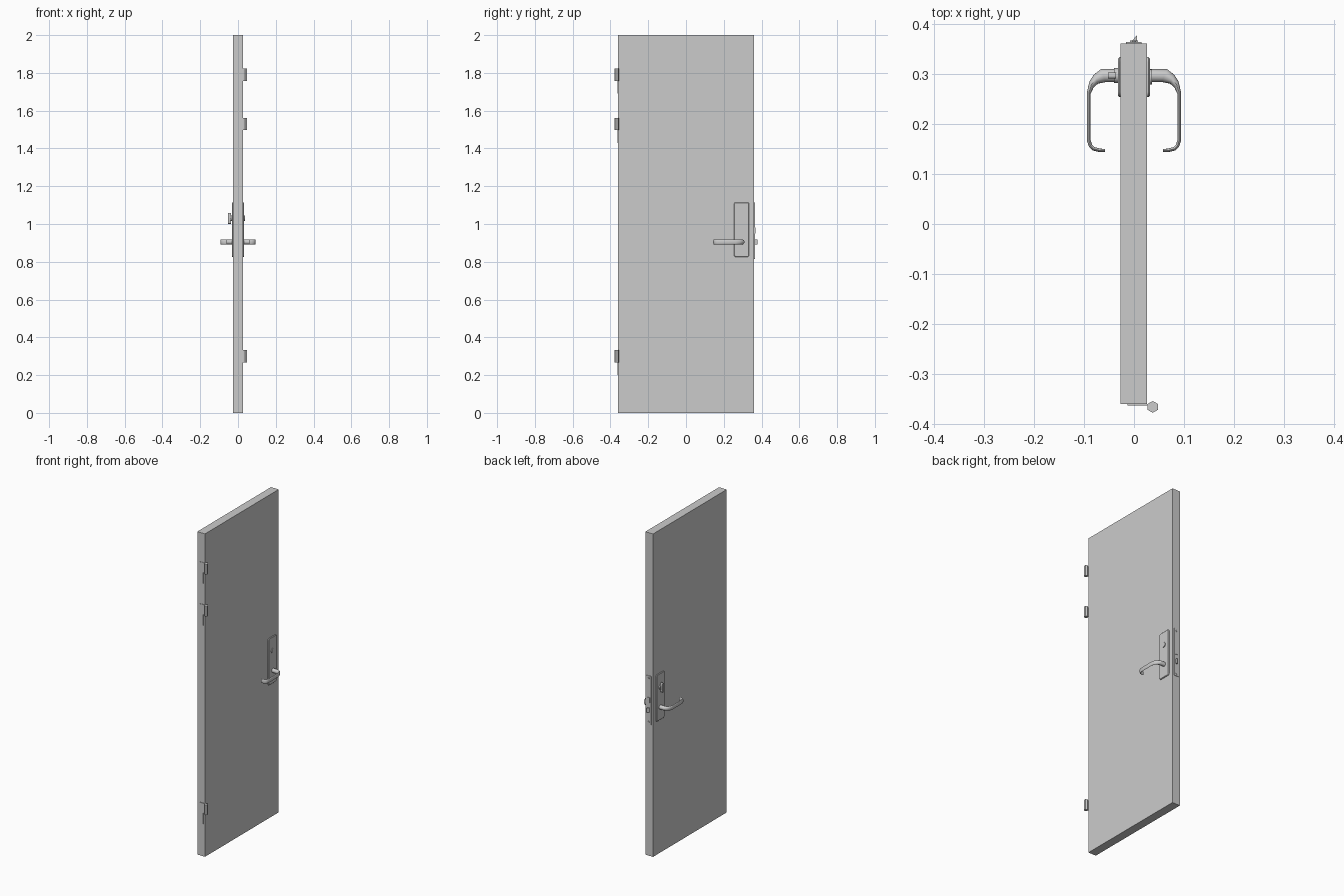
import bpy, bmesh, math
from mathutils import Vector, Matrix

if "Cube" in bpy.data.objects:
    bpy.data.objects.remove(bpy.data.objects["Cube"])


def finish(bm, name, smooth=False):
    bmesh.ops.recalc_face_normals(bm, faces=bm.faces[:])
    me = bpy.data.meshes.new(name)
    bm.to_mesh(me)
    bm.free()
    ob = bpy.data.objects.new(name, me)
    bpy.context.collection.objects.link(ob)
    if smooth:
        bpy.context.view_layer.objects.active = ob
        ob.select_set(True)
        bpy.ops.object.shade_smooth_by_angle(angle=math.radians(35))
        ob.select_set(False)
    return ob


def box(name, lo, hi):
    lo, hi = Vector(lo), Vector(hi)
    bm = bmesh.new()
    bmesh.ops.create_cube(bm, size=1, matrix=Matrix.Translation((lo + hi) / 2) @ Matrix.Diagonal((*(hi - lo), 1)))
    return finish(bm, name)


def cylinder(name, centre, r, length, axis='Z', sides=24, r2=None):
    rot = {'X': Matrix.Rotation(math.pi / 2, 4, 'Y'),
           'Y': Matrix.Rotation(-math.pi / 2, 4, 'X'), 'Z': Matrix()}[axis]
    bm = bmesh.new()
    bmesh.ops.create_cone(bm, cap_ends=True, segments=sides, radius1=r, radius2=r if r2 is None else r2,
                          depth=length, matrix=Matrix.Translation(centre) @ rot)
    return finish(bm, name, sides > 8)


def loft(name, rings):
    bm = bmesh.new()
    loops = [[bm.verts.new(p) for p in ring] for ring in rings]
    n = len(loops[0])
    for a, b in zip(loops, loops[1:]):
        for k in range(n):
            bm.faces.new((a[k], a[(k + 1) % n], b[(k + 1) % n], b[k]))
    bm.faces.new(loops[0])
    bm.faces.new(loops[-1])
    return finish(bm, name, True)


def rounded_rect(cy, cz, w, h, r, x):
    pts = []
    for q, (sy, sz) in enumerate(((1, 1), (-1, 1), (-1, -1), (1, -1))):
        for k in range(5):
            a = (q + k / 4) * math.pi / 2
            pts.append((x, cy + sy * (w / 2 - r) + r * math.cos(a),
                        cz + sz * (h / 2 - r) + r * math.sin(a)))
    return pts


# Door slab
box("door_slab", (-0.027, -0.36, 0), (0.026, 0.361, 2))

# Hinges: hexagonal knuckle and offset leaf
for i, z in enumerate((1.79, 1.53, 0.30)):
    knuckle = cylinder(f"hinge_knuckle_{i}", (0.0375, -0.366, z), 0.0118, 0.064, sides=6)
    box(f"hinge_leaf_{i}", (-0.013, -0.363, z - 0.10), (0.015, -0.359, z + 0.03))
    box(f"hinge_tab_{i}", (0.012, -0.363, z - 0.03), (0.034, -0.360, z + 0.03))

# Lever stations: outer point, inner point (x, y); mirrored to the other face
HY, HZ = 0.297, 0.905
stations = [((.026, .310), (.026, .284)), ((.066, .310), (.056, .284)),
            ((.080, .299), (.072, .281)), ((.089, .286), (.081, .273)),
            ((.094, .264), (.087, .260)), ((.094, .167), (.087, .169)),
            ((.090, .154), (.084, .159)), ((.082, .147), (.079, .154)),
            ((.070, .144), (.069, .151)), ((.058, .144), (.058, .150))]
for side, s in (("outside", 1), ("inside", -1)):
    # Escutcheon with rounded corners and chamfered rim
    loft(f"escutcheon_{side}", [rounded_rect(0.294, 0.97, w, h, r, s * x) for w, h, r, x in
                                ((0.080, 0.290, 0.010, 0.025), (0.080, 0.290, 0.010, 0.029),
                                 (0.074, 0.284, 0.008, 0.032))])
    rings = []
    for o, i in stations:
        o, i = Vector(o), Vector(i)
        c, d = (o + i) / 2, (o - i) / 2
        ring = []
        for k in range(16):
            a = math.tau * k / 16
            p = c + d * math.cos(a)
            ring.append((s * p.x, p.y, HZ + 0.013 * math.sin(a)))
        rings.append(ring)
    loft(f"lever_handle_{side}", rings)

# Key cylinder outside
cylinder("key_cylinder", (0.031, 0.294, 1.03), 0.015, 0.010, 'X')
box("key_slot", (0.0355, 0.2925, 1.022), (0.0365, 0.2955, 1.038))

# Thumb turn inside
cylinder("thumb_turn_base", (-0.034, 0.297, 1.03), 0.015, 0.012, 'X')
loft("thumb_turn", [rounded_rect(0.297, 1.03, 0.012, 0.058, 0.005, x) for x in (-0.036, -0.052)])

# Lock faceplate on the door edge, with screws
box("lock_faceplate", (-0.016, 0.359, 0.815), (0.015, 0.364, 1.115))
for i, z in enumerate((0.83, 1.10)):
    cylinder(f"faceplate_screw_{i}", (0, 0.3645, z), 0.006, 0.003, 'Y', 16, 0.004)

# Small deadlatch and guard
box("deadbolt", (-0.008, 0.360, 0.950), (0.008, 0.367, 0.982))

# Bevelled spring latch
bm = bmesh.new()
tri = ((-0.008, 0.362), (0.006, 0.362), (0.006, 0.378))
f = bm.faces.new([bm.verts.new((x, y, HZ - 0.014)) for x, y in tri])
new = bmesh.ops.extrude_face_region(bm, geom=[f])["geom"]
bmesh.ops.translate(bm, vec=(0, 0, 0.028), verts=[v for v in new if isinstance(v, bmesh.types.BMVert)])
finish(bm, "spring_latch")
